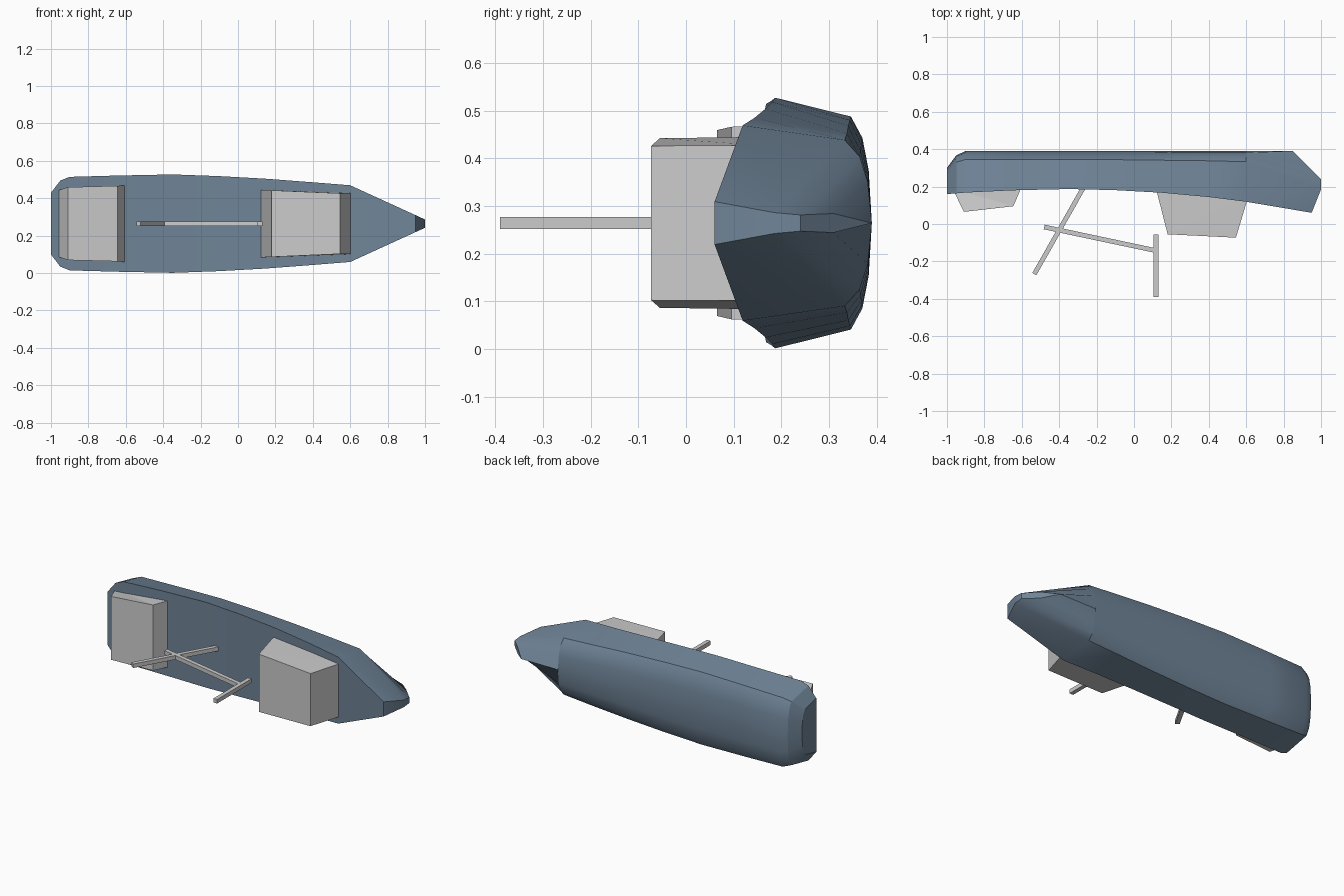
import bpy, bmesh, math
from mathutils import Vector

if "Cube" in bpy.data.objects:
    bpy.data.objects.remove(bpy.data.objects["Cube"])

CZ = 0.264  # centreline height: the ship lies on its side, deck facing -y


def make_object(name, bm):
    bmesh.ops.recalc_face_normals(bm, faces=bm.faces)
    me = bpy.data.meshes.new(name)
    bm.to_mesh(me)
    bm.free()
    ob = bpy.data.objects.new(name, me)
    bpy.context.collection.objects.link(ob)
    return ob


def smooth(ob, deg):
    bpy.ops.object.select_all(action='DESELECT')
    ob.select_set(True)
    bpy.context.view_layer.objects.active = ob
    bpy.ops.object.shade_smooth_by_angle(angle=math.radians(deg))


def section(x, half, y_deck, y_chine, y_keel, chine=0.85):
    """Half cross-section from the deck edge round the chine to the keel."""
    d = y_keel - y_chine
    return [(x, y_deck, half), (x, y_chine, half * chine),
            (x, y_chine + d * 0.55, half * 0.68), (x, y_chine + d * 0.85, half * 0.42),
            (x, y_keel, 0)]


# Hull: lofted stations from stern to stem
stations = [
    section(-1.00, 0.165, 0.160, 0.27, 0.300),
    section(-0.95, 0.230, 0.164, 0.33, 0.368),
    section(-0.90, 0.250, 0.168, 0.345, 0.39),
    section(-0.65, 0.257, 0.180, 0.346, 0.39),
    section(-0.35, 0.263, 0.187, 0.346, 0.39),
    section(-0.10, 0.254, 0.181, 0.344, 0.39),
    section(0.15, 0.240, 0.167, 0.341, 0.39),
    section(0.40, 0.221, 0.144, 0.338, 0.39),
    section(0.60, 0.205, 0.119, 0.333, 0.39),
    [(0.95, 0.06, 0.045), (1.0, 0.185, 0.022), (1.0, 0.24, 0.017),
     (0.93, 0.31, 0.02), (0.85, 0.39, 0)],
]
bm = bmesh.new()
rings = []
for st in stations:
    full = [(x, y, CZ + h) for x, y, h in st] + [(x, y, CZ - h) for x, y, h in st[-2::-1]]
    rings.append([bm.verts.new(p) for p in full])
for a, b in zip(rings, rings[1:]):
    n = len(a)
    for i in range(n):
        j = (i + 1) % n
        bm.faces.new((a[i], a[j], b[j], b[i]))
bm.faces.new(rings[0])
last = rings[-1]
for i in range(4):
    if i < 3:
        bm.faces.new((last[i], last[i + 1], last[7 - i], last[8 - i]))
    else:
        bm.faces.new((last[3], last[4], last[5]))
hull = make_object("hull", bm)
smooth(hull, 25)
mat = bpy.data.materials.new("hull_blue")
mat.diffuse_color = (0.16, 0.23, 0.31, 1)
mat.use_nodes = True
mat.node_tree.nodes["Principled BSDF"].inputs["Base Color"].default_value = mat.diffuse_color
hull.data.materials.append(mat)


# Deckhouses: tapered blocks, (x, y, half width) at roof and at deck
def deckhouse(name, outline):
    bm = bmesh.new()
    sides = [[bm.verts.new((x, y, CZ + s * h)) for x, y, h in outline] for s in (1, -1)]
    for f in sides:
        bm.faces.new(f)
    for i in range(len(outline)):
        j = (i + 1) % len(outline)
        bm.faces.new((sides[0][i], sides[0][j], sides[1][j], sides[1][i]))
    bmesh.ops.triangulate(bm, faces=[f for f in bm.faces if f.verts[0] in sides[0] and len(set(f.verts) & set(sides[0])) == 4])
    return make_object(name, bm)


deckhouse("aft_deckhouse", [(-0.97, 0.19, 0.175), (-0.91, 0.065, 0.195),
                            (-0.645, 0.095, 0.202), (-0.60, 0.20, 0.205)])
deckhouse("forward_deckhouse", [(0.12, 0.18, 0.181), (0.18, -0.055, 0.178),
                                (0.545, -0.073, 0.162), (0.615, 0.16, 0.163)])


# Mast and rigging bars
def bar(name, a, b, t=0.025):
    a, b = Vector(a), Vector(b)
    d = b - a
    side = Vector((-d.y, d.x)).normalized() * t / 2
    bm = bmesh.new()
    lo = [bm.verts.new((p.x, p.y, CZ - t / 2)) for p in (a + side, b + side, b - side, a - side)]
    f = bm.faces.new(lo)
    top = bmesh.ops.extrude_face_region(bm, geom=[f])
    bmesh.ops.translate(bm, vec=(0, 0, t), verts=[v for v in top["geom"] if isinstance(v, bmesh.types.BMVert)])
    return make_object(name, bm)


bar("raked_mast", (-0.533, -0.268), (-0.27, 0.195))
bar("boom", (-0.48, -0.016), (0.12, -0.143))
bar("upright_post", (0.118, -0.39), (0.118, -0.055))
